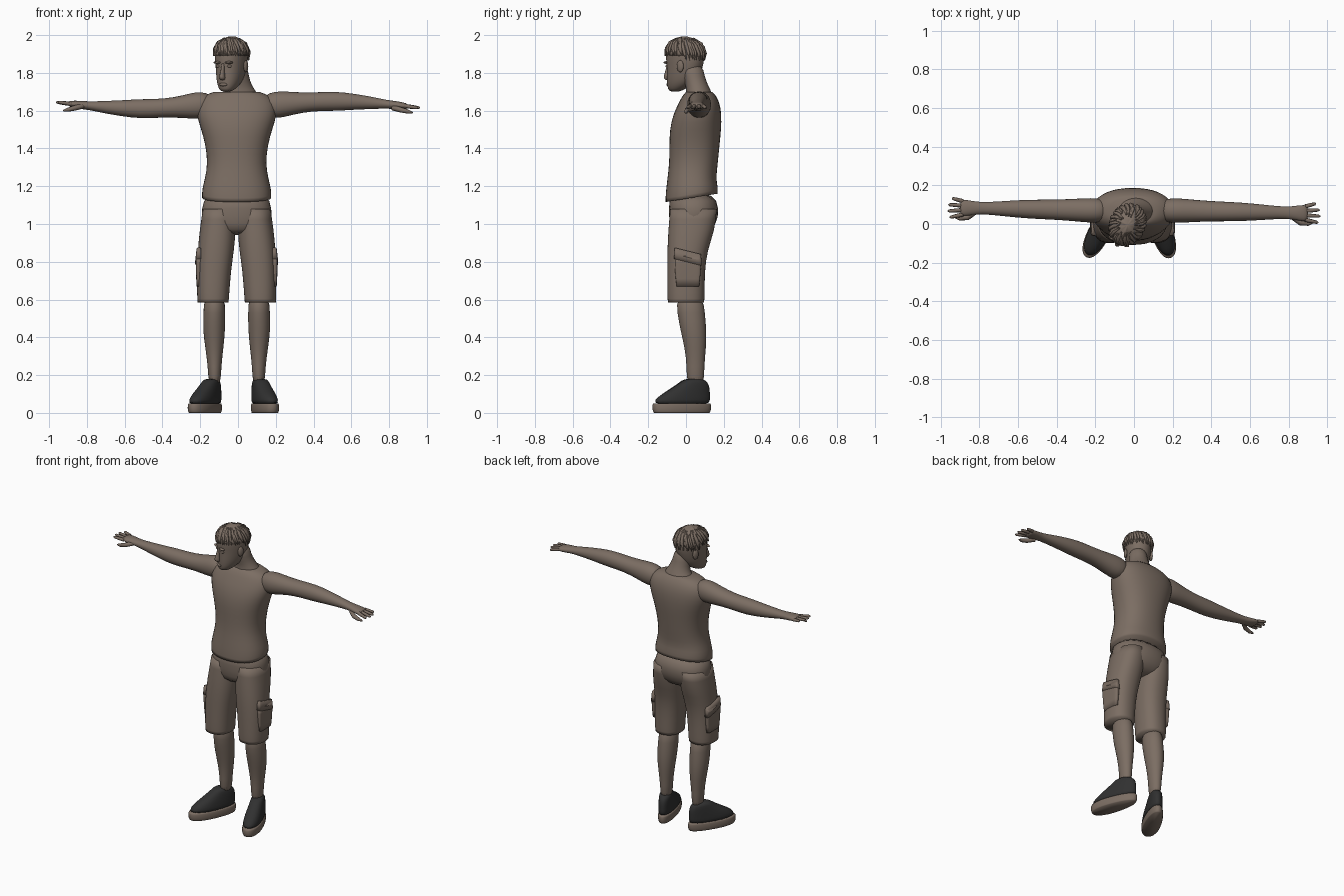
import bpy, bmesh, math, random
from mathutils import Matrix, Vector

if "Cube" in bpy.data.objects:
    bpy.data.objects.remove(bpy.data.objects["Cube"])
random.seed(4)
MID = -.007
SIDES = (("right", -1), ("left", 1))


def material(name, color):
    mat = bpy.data.materials.new(name)
    mat.use_nodes = True
    mat.diffuse_color = color
    mat.node_tree.nodes["Principled BSDF"].inputs["Base Color"].default_value = color
    return mat


BROWN = material("warm_brown", (.2, .155, .125, 1))
DARK = material("charcoal", (.03, .03, .03, 1))


def finish(name, bm, mat, matrix, smooth=True):
    if matrix:
        bm.transform(matrix)
    bmesh.ops.recalc_face_normals(bm, faces=bm.faces)
    mesh = bpy.data.meshes.new(name)
    bm.to_mesh(mesh)
    bm.free()
    mesh.materials.append(mat)
    mesh.shade_smooth()
    ob = bpy.data.objects.new(name, mesh)
    bpy.context.collection.objects.link(ob)
    if smooth:
        subsurf = ob.modifiers.new("Smooth", "SUBSURF")
        subsurf.levels = subsurf.render_levels = 1


def rounded(value, power):
    return math.copysign(abs(value) ** (2 / power), value)


def loft(name, rings, along_x=False, mat=BROWN, power=2.3, matrix=None, shape=None, crisp=False, sides=20):
    """Skin rounded sections given as (position, centre u, centre v, radius u, radius v)."""
    bm = bmesh.new()
    crease = bm.edges.layers.float.new("crease_edge")
    loops = []
    for position, cu, cv, ru, rv in rings:
        loop = []
        for i in range(sides):
            angle = math.tau * i / sides
            u = cu + ru * rounded(math.cos(angle), power)
            v = cv + rv * rounded(math.sin(angle), power)
            co = Vector((position, u, v) if along_x else (u, v, position))
            loop.append(bm.verts.new(shape(co) if shape else co))
        loops.append(loop)
    for low, high in zip(loops, loops[1:]):
        for i in range(sides):
            bm.faces.new((low[i - 1], low[i], high[i], high[i - 1]))
    for loop in (loops[0], loops[-1]):
        cap = bm.faces.new(loop)
        if crisp:
            for edge in cap.edges:
                edge[crease] = 1
    finish(name, bm, mat, matrix)


def tube(name, points, radii, matrix=Matrix()):
    curve = bpy.data.curves.new(name, "CURVE")
    curve.dimensions = "3D"
    curve.bevel_depth = 1
    curve.bevel_resolution = 2
    curve.use_fill_caps = True
    spline = curve.splines.new("POLY")
    spline.points.add(len(points) - 1)
    spline.use_smooth = True
    for point, co, radius in zip(spline.points, points, radii):
        point.co = (*co, 1)
        point.radius = radius
    curve.materials.append(BROWN)
    ob = bpy.data.objects.new(name, curve)
    bpy.context.collection.objects.link(ob)
    ob.matrix_world = matrix


def ball(name, center, size, matrix):
    bm = bmesh.new()
    place = Matrix.Translation(center) @ Matrix.Diagonal((*size, 1))
    bmesh.ops.create_uvsphere(bm, u_segments=14, v_segments=10, radius=1, matrix=place)
    finish(name, bm, BROWN, matrix, smooth=False)


# Shirt with a hem that dips at the front
def dip_hem(co):
    if co.z < 1.2:
        co.z += .16 * (co.y - .04)
    return co


center_line = Matrix.Translation((MID, 0, 0))
loft("shirt", [(1.14, 0, .03, .185, .14), (1.18, 0, .03, .187, .14), (1.24, 0, .03, .17, .13),
               (1.32, 0, .04, .155, .13), (1.42, 0, .045, .167, .134), (1.5, 0, .05, .19, .138),
               (1.58, 0, .06, .217, .13), (1.64, 0, .07, .212, .11), (1.68, 0, .07, .18, .09),
               (1.7, 0, .07, .12, .07)],
     shape=dip_hem, crisp=True, matrix=center_line)
loft("neck", [(1.64, 0, .075, .13, .085), (1.69, .01, .07, .095, .07), (1.73, .01, .06, .065, .06),
              (1.78, 0, .04, .057, .058), (1.85, 0, .03, .05, .06)], power=2)

# Shorts, with the seat filling out at the back
loft("shorts_seat", [(1.17, 0, .03, .17, .12), (1.08, 0, .043, .188, .136),
                     (1, 0, .037, .19, .127), (.94, 0, .02, .13, .09)], matrix=center_line)
for side, sign in SIDES:
    mirror = center_line @ Matrix.Diagonal((sign, 1, 1, 1))
    loft(side + "_shorts_leg", [(1.08, .095, .04, .085, .125), (.97, .1, .03, .097, .125),
                                (.86, .11, .007, .097, .107), (.75, .12, 0, .09, .1),
                                (.62, .125, 0, .086, .1), (.585, .125, 0, .083, .097)],
         crisp=True, matrix=mirror)

    # Cargo pocket under a slanted flap
    loft(side + "_pocket", [(.67, .2, .01, .012, .06), (.75, .2, .01, .017, .07),
                            (.83, .2, .01, .017, .07)], power=4, crisp=True, matrix=mirror)
    loft(side + "_pocket_flap", [(.8, .2, .01, .02, .074), (.86, .2, .01, .013, .07)],
         power=4, crisp=True, matrix=mirror, shape=lambda co: co - Vector((0, 0, co.y / 4)))

    # Lower leg
    loft(side + "_calf", [(.62, .118, .02, .057, .073), (.53, .118, .026, .058, .074),
                          (.44, .12, .04, .06, .07), (.34, .118, .05, .048, .057),
                          (.25, .117, .05, .036, .046), (.13, .117, .05, .032, .048)],
         power=2, matrix=mirror)


# Shoes: heel at the origin, toe toward -y, widest at the ball of the foot
def foot(co):
    co.x *= .78 + min(max(-co.y, 0), .21)
    return co


for side, heel, turn in (("right", (-.1, .115, 0), -27), ("left", (.09, .13, 0), 18)):
    place = Matrix.Translation(heel) @ Matrix.Rotation(math.radians(turn), 4, "Z")
    loft(side + "_shoe_sole", [(0, 0, -.16, .055, .155), (.01, 0, -.16, .06, .163),
                               (.04, 0, -.16, .06, .165), (.05, 0, -.16, .056, .16)],
         matrix=place, shape=foot, crisp=True)
    loft(side + "_shoe_upper", [(.04, 0, -.16, .057, .157), (.07, 0, -.157, .057, .155),
                                (.1, 0, -.137, .054, .134), (.13, 0, -.11, .05, .105),
                                (.16, 0, -.09, .046, .077), (.182, 0, -.09, .04, .046)],
         mat=DARK, matrix=place, shape=foot)


# Arms: the right one sags and sweeps back, the left one lifts and sweeps forward
def arm_center(x, sign):
    reach = max(x - .2, 0)
    return .07 - sign * reach * .02, 1.63 + sign * .02 * math.sin(reach * 5)


ARM = [(.13, .055, .055), (.2, .065, .073), (.25, .063, .068), (.34, .056, .053), (.43, .052, .05),
       (.52, .05, .052), (.61, .045, .043), (.7, .037, .034), (.79, .03, .022),
       (.84, .038, .022), (.88, .043, .018), (.9, .038, .013)]
for side, sign in SIDES:
    loft(side + "_arm", [(sign * x, *arm_center(x, sign), ry, rz) for x, ry, rz in ARM],
         along_x=True, power=2.1)
    y, z = arm_center(.88, sign)

    # Four fanned fingers and a lower thumb in front
    for i, length in enumerate((.068, .078, .075, .056)):
        spread = i - 1.5
        path = [(sign * (.885 + length * t), y + spread * (.023 + .01 * t), z - sign * .01 * t)
                for t in (0, .5, .9, 1)]
        tube(f"{side}_finger_{i + 1}", path, (.011, .01, .008, .003))
    tube(side + "_thumb", [(sign * .82, y - .02, z - .01), (sign * .86, y - .05, z - .02),
                           (sign * .9, y - .055, z - .03), (sign * .925, y - .05, z - .035)],
         (.014, .014, .011, .004))

# Head, turned toward its right
HEAD = Matrix.Translation((-.035, -.005, 0)) @ Matrix.Rotation(math.radians(-27), 4, "Z")
loft("head", [(1.7, 0, -.06, .026, .025), (1.715, 0, -.05, .042, .048), (1.745, 0, -.025, .06, .075),
              (1.785, 0, -.01, .07, .092), (1.84, 0, 0, .077, .1), (1.87, 0, 0, .08, .106),
              (1.92, 0, 0, .082, .104), (1.96, 0, 0, .07, .088), (1.985, 0, 0, .045, .05)],
     matrix=HEAD, power=2.2)
loft("nose", [(1.76, 0, -.1, .012, .014), (1.773, 0, -.107, .018, .022), (1.79, 0, -.105, .013, .02),
              (1.83, 0, -.098, .008, .012), (1.855, 0, -.095, .01, .01)],
     matrix=HEAD, power=2, sides=10)
ball("lips", (0, -.096, 1.738), (.024, .01, .009), HEAD)
for side, sign in SIDES:
    ball(side + "_ear", (sign * .08, .012, 1.835), (.01, .02, .032), HEAD)
    ball(side + "_brow", (sign * .033, -.094, 1.855), (.026, .012, .007), HEAD)
    ball(side + "_eye", (sign * .032, -.088, 1.835), (.014, .01, .008), HEAD)


# Short ragged hair: a ruffled dome covered with locks, lower at the nape
def ruffle(co):
    return co + Vector([random.uniform(-.004, .004) for _ in range(3)])


def dome(tilt):
    return .112 * math.cos(tilt), 1.89 + .103 * math.sin(tilt)


cap = [dome(math.radians(tilt)) for tilt in range(-5, 86, 15)]
loft("hair_cap", [(z, 0, 0, r * .82, r) for r, z in cap], matrix=HEAD, shape=ruffle, power=2)
LOCKS = 44
for i in range(LOCKS):
    angle = math.tau * i / LOCKS + random.uniform(-.1, .1)
    end = -.25 if math.sin(angle) > 0 else 0
    start = random.uniform(.8, 1.2)
    path = []
    for step in range(4):
        r, z = dome(start + (end - start) * step / 3)
        twist = angle + step / 10
        path.append((r * .82 * math.cos(twist), r * math.sin(twist), z))
    tube(f"hair_lock_{i + 1}", path, (.003, .009, .008, .001), HEAD)
